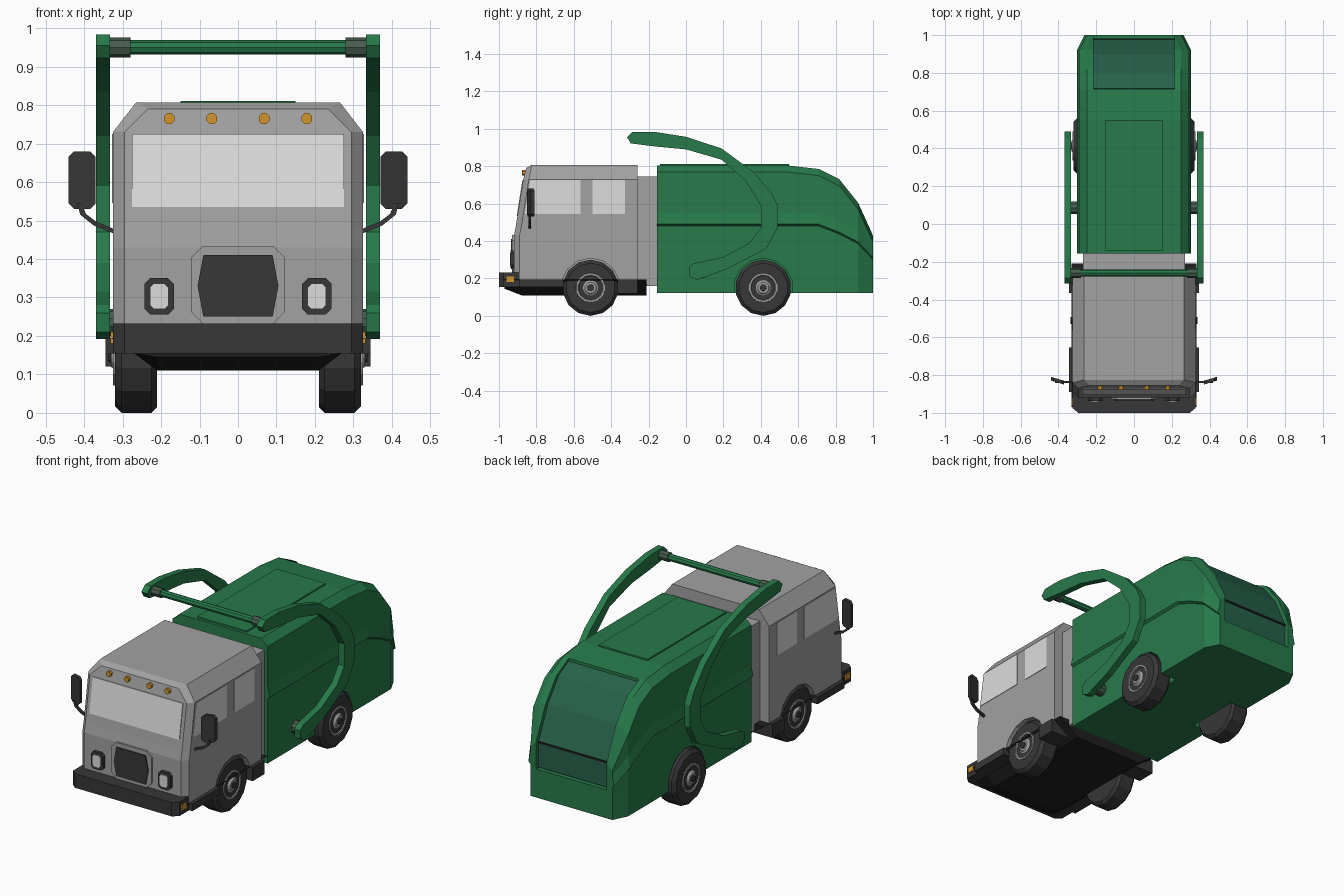
import bpy, bmesh, math
from mathutils import Vector

if "Cube" in bpy.data.objects:
    bpy.data.objects.remove(bpy.data.objects["Cube"])


def material(name, r, g, b):
    m = bpy.data.materials.new(name)
    m.diffuse_color = (r, g, b, 1)
    m.use_nodes = True
    m.node_tree.nodes["Principled BSDF"].inputs["Base Color"].default_value = m.diffuse_color
    return m


GREEN = material("body_green", 0.020, 0.195, 0.068)
PANEL = material("tailgate_dark_green", 0.020, 0.120, 0.068)
GREY = material("cab_grey", 0.36, 0.36, 0.36)
GLASS = material("window_glass", 0.72, 0.72, 0.72)
DARK = material("trim_dark", 0.038, 0.038, 0.038)
BLACK = material("chassis_black", 0.014, 0.014, 0.014)
AMBER = material("amber_light", 0.65, 0.30, 0.025)
COLLAR = material("collar_grey_green", 0.06, 0.11, 0.075)


def loft(name, rings, mat, paired_caps=False):
    """Skin a list of closed rings; paired caps join left and right points."""
    bm = bmesh.new()
    vs = [[bm.verts.new(p) for p in r] for r in rings]
    n = len(rings[0])
    for a, b in zip(vs, vs[1:]):
        for i in range(n):
            bm.faces.new((a[i], a[(i + 1) % n], b[(i + 1) % n], b[i]))
    for r in (vs[0], vs[-1]):
        if paired_caps:
            for i in range(n // 2 - 1):
                bm.faces.new((r[i], r[i + 1], r[n - 2 - i], r[n - 1 - i]))
        else:
            bm.faces.new(r)
    bmesh.ops.recalc_face_normals(bm, faces=bm.faces)
    me = bpy.data.meshes.new(name)
    bm.to_mesh(me)
    bm.free()
    me.materials.append(mat)
    ob = bpy.data.objects.new(name, me)
    bpy.context.collection.objects.link(ob)
    return ob


def prism(name, pts, axis, a, b, mat):
    """Extrude a 2D outline along an axis; the 2D order is the remaining axes."""
    put = {"x": lambda p, t: (t, p[0], p[1]),
           "y": lambda p, t: (p[0], t, p[1]),
           "z": lambda p, t: (p[0], p[1], t)}[axis]
    return loft(name, [[put(p, t) for p in pts] for t in (a, b)], mat)


def box(name, x, y, z, mat):
    return prism(name, [(x[0], y[0]), (x[1], y[0]), (x[1], y[1]), (x[0], y[1])], "z", *z, mat)


def octagon(cx, cz, w, h, c):
    w, h = w / 2, h / 2
    return [(cx + x, cz + z) for x, z in ((-w, c - h), (c - w, -h), (w - c, -h), (w, c - h),
                                          (w, h - c), (w - c, h), (c - w, h), (-w, h - c))]


def lathe(name, profile, y, z, mat, n=14, side=1):
    """Rings of (x, radius) around a sideways axle at (y, z)."""
    return loft(name, [[(side * x, y + r * math.sin(math.tau * i / n), z - r * math.cos(math.tau * i / n))
                        for i in range(n)] for x, r in profile], mat)


def cut(ob, cutter):
    cutter.hide_render = True
    m = ob.modifiers.new("cut", "BOOLEAN")
    m.operation = "DIFFERENCE"
    m.solver = "EXACT"
    m.object = cutter
    bpy.context.view_layer.objects.active = ob
    bpy.ops.object.modifier_apply(modifier=m.name)
    bpy.data.objects.remove(cutter)


def mirrored(half):
    return half + [(-x, y, z) for x, y, z in reversed(half)]


WHEELS = {"front": -0.51, "rear": 0.413}

# Cab: chamfered front corners and roof, raked windscreen
cab_side = [(0.325, -0.92, 0.19), (0.325, -0.92, 0.43), (0.325, -0.91, 0.48),
            (0.325, -0.87, 0.73), (0.265, -0.855, 0.807)]
back = [(x, -0.26, z) for x, y, z in cab_side]
mid = [(x, y + 0.03, z) for x, y, z in cab_side]
front = [(x - 0.03, y, min(z, 0.79)) for x, y, z in cab_side]
cab = loft("cab", [mirrored(r) for r in (back, mid, front)], GREY, True)
box("cab_rear_neck", (-0.27, 0.27), (-0.28, -0.15), (0.16, 0.745), GREY)

# Refuse body: y, roof height, side rib height, half width
body_rings = []
for y, zt, zr, w in ((-0.155, 0.803, 0.48, 0.29), (0.55, 0.803, 0.48, 0.29), (0.71, 0.785, 0.48, 0.29),
                     (0.82, 0.73, 0.437, 0.29), (0.92, 0.605, 0.385, 0.29), (1.0, 0.43, 0.30, 0.25)):
    body_rings.append(mirrored([(w, y, 0.123), (w, y, zr), (w + 0.012, y, zr + 0.01), (w, y, zr + 0.07),
                                (w, y, zt - 0.035), (w - 0.04, y, zt)]))
body = loft("refuse_body", body_rings, GREEN, True)
box("roof_hatch", (-0.15, 0.15), (-0.14, 0.55), (0.79, 0.811), GREEN)

# Recessed tailgate panel following the rear slope
floor_line = [(0.715, 0.765), (0.80, 0.718), (0.895, 0.595), (0.975, 0.42), (0.975, 0.28)]
cut(body, prism("tailgate_cutter", floor_line + [(1.1, 0.28), (1.1, 0.9), (0.715, 0.9)],
                "x", -0.215, 0.215, GREEN))
prism("tailgate_panel", [(y + 0.003, z + 0.003) for y, z in floor_line]
      + [(y - 0.004, z - 0.004) for y, z in reversed(floor_line)], "x", -0.215, 0.215, PANEL)
box("tailgate_seam", (-0.215, 0.215), (0.965, 0.982), (0.415, 0.425), BLACK)

# Wheel arches
for s in (1, -1):
    for ob, key in ((cab, "front"), (body, "rear")):
        cut(ob, lathe("arch_cutter", [(0.19, 0.158), (0.5, 0.158)], WHEELS[key], 0.15, GREY, 14, s))

# Chassis under the cab, bumper
loft("cab_chassis", [[(-0.33, y, 0.195), (-0.27, y, 0.155), (-0.21, y, z), (0.21, y, z),
                      (0.27, y, 0.155), (0.33, y, 0.195)]
                     for y, z in ((-0.97, 0.145), (-0.88, 0.11), (-0.21, 0.11))], BLACK)
prism("front_bumper", [(-0.325, -0.89), (-0.325, -0.975), (-0.295, -1.0), (0.295, -1.0),
                       (0.325, -0.975), (0.325, -0.89)], "z", 0.155, 0.232, DARK)

# Windscreen and front grille
prism("windscreen", [(-0.905, 0.535), (-0.875, 0.725), (-0.86, 0.725), (-0.89, 0.535)],
      "x", -0.275, 0.275, GLASS)
prism("grille_surround", octagon(0, 0.333, 0.245, 0.20, 0.03), "y", -0.93, -0.91, GREY)
prism("grille", [(-0.105, 0.33), (-0.09, 0.25), (0.09, 0.25), (0.105, 0.33), (0.09, 0.41), (-0.09, 0.41)],
      "y", -0.935, -0.91, DARK)

# Lift arm outline in side view
arm = [(-0.315, 0.955), (-0.285, 0.984), (-0.17, 0.984), (0.0, 0.957), (0.19, 0.895), (0.36, 0.77),
       (0.455, 0.66), (0.49, 0.59), (0.49, 0.47), (0.43, 0.36), (0.22, 0.25), (0.06, 0.192),
       (0.02, 0.21), (0.015, 0.26), (0.04, 0.28), (0.2, 0.315), (0.34, 0.39), (0.40, 0.47),
       (0.40, 0.59), (0.32, 0.72), (0.19, 0.835), (0.0, 0.89), (-0.16, 0.905), (-0.295, 0.922)]
lathe("lift_crossbar", [(-0.34, 0.019), (0.34, 0.019)], -0.26, 0.95, GREEN, 8)

for s, side in ((1, "right"), (-1, "left")):
    # Lift arms with pivot and crossbar collar
    prism(side + "_lift_arm", arm, "x", s * 0.333, s * 0.369, GREEN)
    lathe(side + "_arm_pivot", [(0.27, 0.035), (0.34, 0.035)], 0.085, 0.235, COLLAR, 10, s)
    lathe(side + "_crossbar_collar", [(0.28, 0.026), (0.335, 0.026)], -0.26, 0.95, COLLAR, 8, s)
    # Side windows
    prism(side + "_door_window", [(-0.862, 0.545), (-0.832, 0.725), (-0.565, 0.725), (-0.565, 0.545)],
          "x", s * 0.321, s * 0.328, GLASS)
    prism(side + "_rear_cab_window", [(-0.5, 0.545), (-0.5, 0.725), (-0.325, 0.725), (-0.325, 0.545)],
          "x", s * 0.321, s * 0.328, GLASS)
    # Running boards before and behind the front wheel
    box(side + "_front_step", (s * 0.25, s * 0.345), (-0.89, -0.655), (0.155, 0.195), DARK)
    box(side + "_rear_step", (s * 0.2, s * 0.345), (-0.365, -0.26), (0.12, 0.195), DARK)
    # Head lamps, bumper and roof lamps
    prism(side + "_headlight_frame", octagon(s * 0.205, 0.303, 0.076, 0.095, 0.015), "y", -0.937, -0.91, DARK)
    prism(side + "_headlight", octagon(s * 0.205, 0.303, 0.048, 0.066, 0.01), "y", -0.942, -0.93, GLASS)
    box(side + "_bumper_light", (s * 0.31, s * 0.332), (-0.96, -0.92), (0.18, 0.21), AMBER)
    for i, x in enumerate((0.068, 0.179)):
        prism(f"{side}_roof_light_{i}", octagon(s * x, 0.765, 0.028, 0.028, 0.008),
              "y", -0.876, -0.85, AMBER)
    # Wing mirror, swept back, on a bent stalk
    mirror = prism(side + "_mirror", octagon(s * 0.405, 0.605, 0.07, 0.15, 0.014), "y", -0.85, -0.83, DARK)
    for v in mirror.data.vertices:
        v.co.y += (abs(v.co.x) - 0.37) * 0.3
    prism(side + "_mirror_stalk", [(s * x, z) for x, z in ((0.32, 0.477), (0.32, 0.465), (0.375, 0.487),
          (0.41, 0.515), (0.418, 0.545), (0.408, 0.545), (0.395, 0.517), (0.37, 0.498))],
          "y", -0.843, -0.83, DARK)
    # Wheels
    for key, y in WHEELS.items():
        name = f"{side}_{key}_"
        lathe(name + "tyre", [(0.21, 0.08), (0.21, 0.135), (0.225, 0.15), (0.303, 0.15),
                              (0.32, 0.132), (0.32, 0.08)], y, 0.15, DARK, 14, s)
        lathe(name + "rim", [(0.30, 0.082), (0.325, 0.078), (0.325, 0.068), (0.312, 0.06),
                             (0.322, 0.036), (0.33, 0.03)], y, 0.15, GREY, 14, s)
        lathe(name + "hub_cap", [(0.32, 0.02), (0.336, 0.018)], y, 0.15, DARK, 8, s)
        for k in range(5):
            t = math.tau * k / 5
            lathe(f"{name}rim_slot_{k}", [(0.31, 0.009), (0.319, 0.009)], y + 0.053 * math.sin(t),
                  0.15 + 0.053 * math.cos(t), DARK, 6, s)
